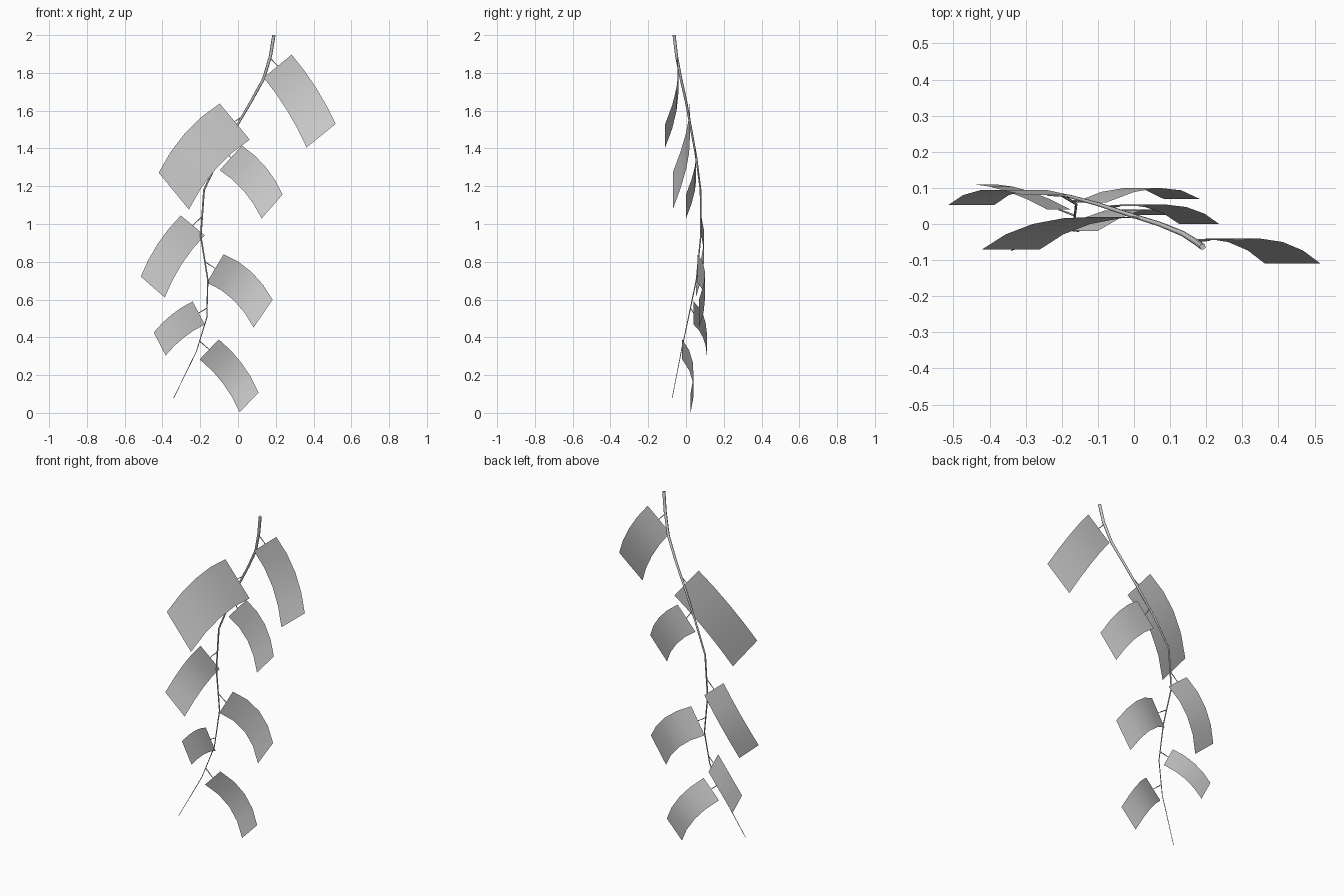
import bpy
from mathutils import Vector

cube = bpy.data.objects.get("Cube")
if cube:
    bpy.data.objects.remove(cube, do_unlink=True)


def make_material(name, rgb):
    mat = bpy.data.materials.new(name)
    mat.use_nodes = True
    mat.diffuse_color = (*rgb, 1)
    mat.node_tree.nodes["Principled BSDF"].inputs["Base Color"].default_value = (*rgb, 1)
    return mat


GREY = make_material("light grey", (0.6, 0.6, 0.6))


def link(name, data):
    obj = bpy.data.objects.new(name, data)
    bpy.context.collection.objects.link(obj)
    data.materials.append(GREY)
    return obj


def tube(name, points, radii):
    """Thin tapering rod through the points."""
    curve = bpy.data.curves.new(name, "CURVE")
    curve.dimensions = "3D"
    curve.bevel_depth = 1
    curve.bevel_resolution = 1
    curve.use_fill_caps = True
    spline = curve.splines.new("POLY")
    spline.points.add(len(points) - 1)
    for p, co, r in zip(spline.points, points, radii):
        p.co = (*co, 1)
        p.radius = r
    spline.use_smooth = True
    return link(name, curve)


def arc(a, m, b, t):
    """Quadratic through a, m and b at t = 0, 1/2 and 1."""
    return a * (1 - t) * (1 - 2 * t) + m * 4 * t * (1 - t) + b * t * (2 * t - 1)


def leaf(name, outer, inner, tip_outer, tip_inner, depth, bulge, rows=4):
    """Rectangular card arched along its length, forwards and sideways."""
    spread = (Vector(outer) - Vector(inner)).normalized() * bulge
    verts = []
    for i in range(rows + 1):
        t = i / rows
        y = arc(*depth, t)
        for start, end in ((outer, tip_outer), (inner, tip_inner)):
            p = Vector(start).lerp(Vector(end), t) + spread * 4 * t * (1 - t)
            verts.append((p.x, y, p.y))
    faces = [(2 * i, 2 * i + 1, 2 * i + 3, 2 * i + 2) for i in range(rows)]
    # Keep every card facing the front
    if outer[0] > tip_outer[0]:
        faces = [f[::-1] for f in faces]
    mesh = bpy.data.meshes.new(name)
    mesh.from_pydata(verts, [], faces)
    mesh.shade_smooth()
    mesh.update()
    return link(name, mesh)


# Main stem, from the thick top to the thin hanging end
stem = [Vector(p) for p in (
    (.19, -.063, 2), (.172, -.05, 1.89), (.136, -.027, 1.77), (.07, 0, 1.65),
    (0, .022, 1.53), (-.1, .055, 1.35), (-.18, .077, 1.18), (-.197, .078, .935),
    (-.16, .055, .706), (-.165, .013, .505), (-.22, -.025, .326), (-.34, -.073, .08))]
tube("stem", stem, [.009 - .0075 * i / (len(stem) - 1) for i in range(len(stem))])


def on_stem(z):
    for a, b in zip(stem, stem[1:]):
        if a.z >= z >= b.z:
            return a.lerp(b, (a.z - z) / (a.z - b.z))


# Leaves: base corners, tip corners (x, z), depth at base, middle and tip, bulge, stalk height
leaves = (
    ((.284, 1.897), (.136, 1.775), (.517, 1.53), (.363, 1.405), (-.045, -.05, -.11), .015, 1.88),
    ((-.097, 1.638), (.062, 1.447), (-.42, 1.272), (-.26, 1.077), (.02, 0, -.07), .034, 1.57),
    ((.02, 1.415), (-.097, 1.285), (.236, 1.156), (.125, 1.029), (.05, .047, 0), .025, 1.4),
    ((-.303, 1.045), (-.176, .94), (-.515, .722), (-.388, .611), (.08, .094, .052), .02, 1.04),
    ((-.076, .84), (-.165, .69), (.183, .6), (.083, .452), (.06, .1, .069), .032, .8),
    ((-.24, .59), (-.176, .468), (-.446, .426), (-.383, .304), (.04, .09, .11), .015, .555),
    ((-.102, .389), (-.203, .283), (.109, .108), (.009, .004), (-.02, .037, .025), .022, .38),
)
for n, (outer, inner, tip_o, tip_i, depth, bulge, z) in enumerate(leaves, 1):
    leaf(f"leaf_{n}", outer, inner, tip_o, tip_i, depth, bulge)
    mid = (Vector(outer) + Vector(inner)) / 2
    tube(f"leaf_stalk_{n}", [on_stem(z), Vector((mid.x, depth[0], mid.y))], [.003, .002])
